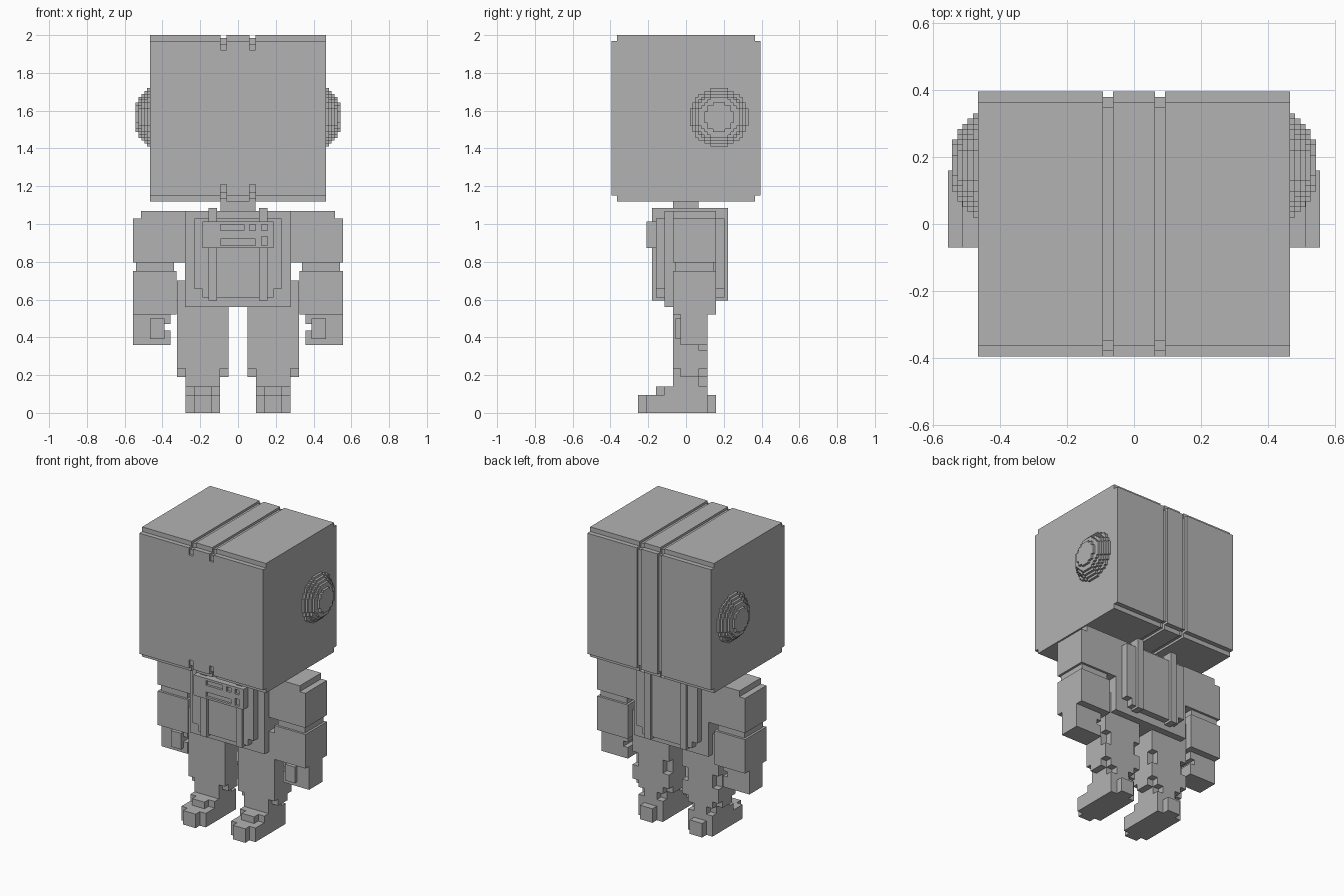
import bpy, bmesh
from math import sqrt
from mathutils import Matrix

old = bpy.data.objects.get("Cube")
if old:
    bpy.data.objects.remove(old, do_unlink=True)

GREY = (0.45, 0.45, 0.45, 1)
mat = bpy.data.materials.new("plain grey")
mat.use_nodes = True
mat.diffuse_color = GREY
mat.node_tree.nodes["Principled BSDF"].inputs["Base Color"].default_value = GREY

U = 0.0155  # one small block


def finish(name, bm, mirror=False):
    bmesh.ops.recalc_face_normals(bm, faces=bm.faces)
    me = bpy.data.meshes.new(name)
    bm.to_mesh(me)
    bm.free()
    me.materials.append(mat)
    ob = bpy.data.objects.new(name, me)
    bpy.context.collection.objects.link(ob)
    if mirror:
        ob.modifiers.new("Mirror", 'MIRROR').use_mirror_merge = False
    return ob


def blocks(name, boxes, mirror=False):
    """Boxes given as (x0, x1, y0, y1, z0, z1)."""
    bm = bmesh.new()
    for x0, x1, y0, y1, z0, z1 in boxes:
        m = Matrix.Translation(((x0 + x1) / 2, (y0 + y1) / 2, (z0 + z1) / 2))
        m = m @ Matrix.Diagonal((x1 - x0, y1 - y0, z1 - z0, 1))
        bmesh.ops.create_cube(bm, size=1, matrix=m)
    return finish(name, bm, mirror)


def extrude_x(bm, outline, x0, x1):
    """Extrude a (y, z) outline from x0 to x1."""
    face = bm.faces.new([bm.verts.new((x0, y, z)) for y, z in outline])
    new = bmesh.ops.extrude_face_region(bm, geom=[face], use_keep_orig=True)["geom"]
    verts = [v for v in new if isinstance(v, bmesh.types.BMVert)]
    bmesh.ops.translate(bm, verts=verts, vec=(x1 - x0, 0, 0))


# Head: side outline with stepped edges, inset where the grooves run
def head_outline(d, panel):
    y, s, b, t = 0.395 - d, 2 * U, 1.12 + d, 2.0 - d
    pts = [(-y + s, b), (y - s, b), (y - s, b + s), (y, b + s), (y, t - s),
           (y - s, t - s), (y - s, t), (-y + s, t), (-y + s, t - s), (-y, t - s)]
    if panel:
        pts += [(-y, 1.92), (-y - d, 1.92), (-y - d, 1.21), (-y, 1.21)]
    return pts + [(-y, b + s), (-y + s, b + s)]


bm = bmesh.new()
extrude_x(bm, head_outline(U, True), -0.4, 0.4)
finish("head_core", bm)
bm = bmesh.new()
for x0, x1 in ((-0.465, -0.093), (-0.062, 0.062), (0.093, 0.465)):
    extrude_x(bm, head_outline(0, False), x0, x1)
finish("head_shell", bm)


# Ears: stacked blocky discs
def disc_outline(n, cy, cz):
    side = []
    for j in range(-n, n):
        w = round(sqrt(n * n - (j + 0.5) ** 2))
        for p in ((w, j), (w, j + 1)):
            if p not in side:
                side.append(p)
    loop = side + [(-w, j) for w, j in reversed(side)]
    return [(cy + a * U, cz + b * U) for a, b in loop]


bm = bmesh.new()
for i, n in enumerate((10, 9, 8, 7, 5)):
    extrude_x(bm, disc_outline(n, 0.175, 1.565), 0.465 + i * U, 0.465 + (i + 1) * U)
finish("ears", bm, True)

blocks("neck", [(-0.093, 0.093, -0.07, 0.065, 1.06, 1.14)])

# Torso with front and back plates, and straps over the shoulders
blocks("torso", [(-0.28, 0.28, -0.115, 0.16, 0.56, 1.07)])
blocks("torso_plates", [(-0.23, 0.23, -0.16, 0.205, 0.655, 1.03),
                        (-0.187, 0.187, -0.16, 0.205, 0.61, 1.03)])
blocks("straps", [(0.11, 0.155, -0.18, 0.222, 0.595, 1.085)], True)

# Chest panel with sunken slots
panel = blocks("chest_panel", [(-0.187, 0.187, -0.21, -0.15, 0.873, 1.012)])
slots = blocks("slots", [(x0, x1, -0.25, -0.21 + U, z0, z1) for x0, x1, z0, z1 in (
    (-0.093, 0.031, 0.965, 0.997), (0.062, 0.093, 0.965, 0.997),
    (0.124, 0.155, 0.965, 0.997), (-0.093, 0.093, 0.887, 0.92),
    (0.124, 0.155, 0.887, 0.935))])
cut = panel.modifiers.new("Slots", 'BOOLEAN')
cut.operation = 'DIFFERENCE'
cut.object = slots
bpy.context.view_layer.objects.active = panel
bpy.ops.object.modifier_apply(modifier=cut.name)
bpy.data.objects.remove(slots, do_unlink=True)

# Arms
blocks("upper_arms", [(0.28, 0.555, -0.07, 0.16, 0.795, 1.03),
                      (0.28, 0.513, -0.07, 0.16, 1.03, 1.07)], True)
blocks("elbows", [(0.34, 0.54, -0.055, 0.145, 0.74, 0.80)], True)
blocks("forearms", [(0.325, 0.555, -0.07, 0.16, 0.52, 0.75)], True)
blocks("hands", [(0.39, 0.555, -0.03, 0.113, 0.36, 0.525),
                 (0.358, 0.39, -0.03, 0.113, 0.36, 0.435),
                 (0.358, 0.39, -0.03, 0.113, 0.47, 0.525)], True)
blocks("thumbs", [(0.39, 0.465, -0.055, -0.03, 0.39, 0.5)], True)

# Legs: notched at the back of the knee and at the lower corners
blocks("hips", [(0.275, 0.323, -0.07, 0.113, 0.515, 0.70)], True)
blocks("legs", [(0.05, 0.323, -0.07, 0.113, 0.42, 0.56),
                (0.05, 0.323, -0.07, 0.068, 0.33, 0.42),
                (0.095, 0.278, 0.068, 0.113, 0.33, 0.42),
                (0.05, 0.323, -0.07, 0.113, 0.235, 0.33),
                (0.05, 0.323, -0.03, 0.068, 0.19, 0.235),
                (0.095, 0.278, -0.07, 0.113, 0.19, 0.235)], True)

# Feet
blocks("ankles", [(0.095, 0.278, -0.07, 0.068, 0.09, 0.19),
                  (0.14, 0.233, -0.07, 0.113, 0.09, 0.19)], True)
blocks("shoes", [(0.095, 0.278, -0.21, 0.113, 0, 0.095),
                 (0.14, 0.233, -0.255, 0.16, 0, 0.095),
                 (0.095, 0.278, -0.115, 0.113, 0.095, 0.14),
                 (0.14, 0.233, -0.16, 0.113, 0.095, 0.14)], True)
